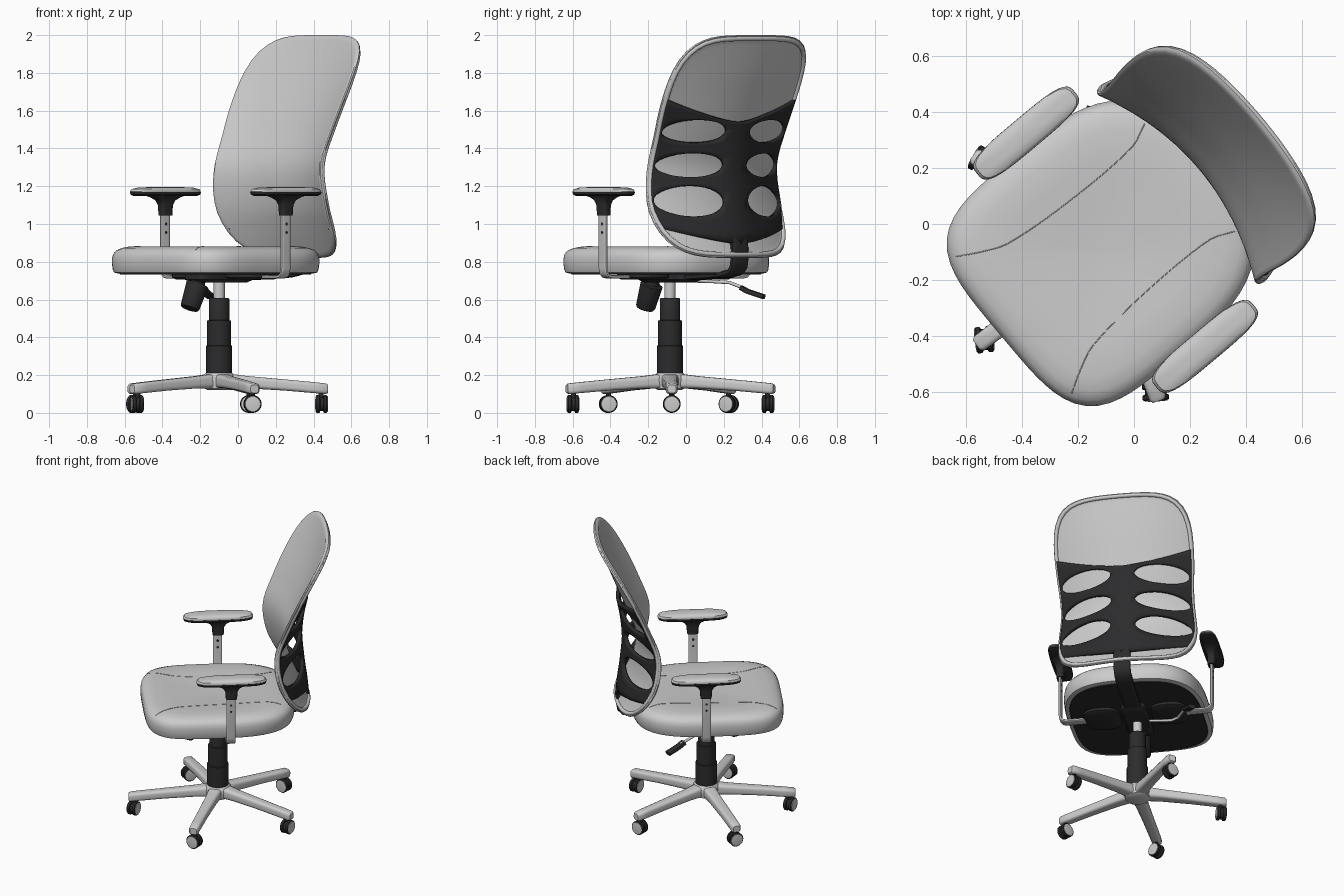
import bpy, bmesh
from math import sin, cos, pi, radians
from mathutils import Vector, Matrix

if "Cube" in bpy.data.objects:
    bpy.data.objects.remove(bpy.data.objects["Cube"])

dark = bpy.data.materials.new("dark_plastic")
dark.diffuse_color = (0.025, 0.025, 0.027, 1)
dark.use_nodes = True
dark.node_tree.nodes["Principled BSDF"].inputs["Base Color"].default_value = dark.diffuse_color
parts = []


def add(name, verts, faces, mat=None, matrix=None):
    me = bpy.data.meshes.new(name)
    me.from_pydata([tuple(v) for v in verts], [], faces)
    bm = bmesh.new()
    bm.from_mesh(me)
    bmesh.ops.remove_doubles(bm, verts=bm.verts, dist=1e-5)
    bmesh.ops.recalc_face_normals(bm, faces=bm.faces)
    bm.to_mesh(me)
    bm.free()
    ob = bpy.data.objects.new(name, me)
    bpy.context.collection.objects.link(ob)
    if mat:
        me.materials.append(mat)
    ob.matrix_world = matrix or Matrix()
    parts.append(ob)
    return ob


def loft(name, loops, mat=None, matrix=None, closed=False, caps=(True, True)):
    n, m = len(loops[0]), len(loops)
    faces = [(i * n + j, i * n + (j + 1) % n, (i + 1) % m * n + (j + 1) % n, (i + 1) % m * n + j)
             for i in range(m if closed else m - 1) for j in range(n)]
    if not closed:
        if caps[0]:
            faces.append(tuple(range(n)))
        if caps[1]:
            faces.append(tuple(range((m - 1) * n, m * n)))
    return add(name, [v for lp in loops for v in lp], faces, mat, matrix)


def squircle(n, segs):
    pts = []
    for k in range(segs):
        c, s = cos(2 * pi * k / segs), sin(2 * pi * k / segs)
        d = (abs(c) ** n + abs(s) ** n) ** (1 / n)
        pts.append((c / d, s / d))
    return pts


def stack(name, at, a, b, n, profile, mat=None, segs=48, matrix=None, outline=None):
    """Rounded outline stacked along z; profile rows are (scale, z) or (scale x, scale y, z)."""
    loops = []
    for p in profile:
        rx, ry, z = p if len(p) == 3 else (p[0], p[0], p[1])
        loops.append([(at[0] + a * rx * u, at[1] + b * ry * v, z) for u, v in outline or squircle(n, segs)])
    return loft(name, loops, mat, matrix)


def sweep(name, path, w, t, axis, n=2, segs=12, mat=None, closed=False):
    path, axis, m = [Vector(p) for p in path], Vector(axis), len(path)
    loops = []
    for i, p in enumerate(path):
        nxt = path[(i + 1) % m] if closed else path[min(i + 1, m - 1)]
        prv = path[i - 1] if closed else path[max(i - 1, 0)]
        tan = (nxt - prv).normalized()
        nor = tan.cross(axis).normalized()
        side = nor.cross(tan)
        loops.append([p + side * w * u + nor * t * v for u, v in squircle(n, segs)])
    return loft(name, loops, mat, closed=closed)


def interp(table, x):
    """Smooth cubic interpolation through (x, value) rows."""
    x = min(max(x, table[0][0]), table[-1][0])
    slope = lambda i, j: (table[j][1] - table[i][1]) / (table[j][0] - table[i][0])
    last = len(table) - 1
    for i in range(last):
        (x0, y0), (x1, y1) = table[i], table[i + 1]
        if x <= x1:
            d, t = x1 - x0, (x - x0) / (x1 - x0)
            m0, m1 = slope(max(i - 1, 0), i + 1) * d, slope(i, min(i + 2, last)) * d
            return ((2*t**3 - 3*t*t + 1) * y0 + (t**3 - 2*t*t + t) * m0
                    + (3*t*t - 2*t**3) * y1 + (t**3 - t*t) * m1)


# Seat cushion, fuller at the rear, with underside plate and two seams
SA, SB, SY, REAR = 0.46, 0.453, -0.035, 1.16
shape = [(u, v * REAR) for u, v in squircle(3, 80)[:41]] + squircle(4, 80)[41:]
top = [(0.02, 0.862), (0.3, 0.867), (0.6, 0.878), (0.8, 0.881), (0.9, 0.873), (0.96, 0.86), (0.99, 0.84), (1, 0.815)]
stack("seat", (0, SY), SA, SB, 4, [(0.94, 0.738), (0.98, 0.743), (0.993, 0.76), (1, 0.79)] + top[::-1], outline=shape)
stack("seat_underside", (0, SY), SA, SB, 4, [(0.92, 0.733), (0.93, 0.742)], dark, outline=shape)
seam = [(-0.43, 0.32), (-0.35, 0.275), (-0.26, 0.237), (0, 0.212), (0.3, 0.215), (0.39, 0.25)]
for s in (-1, 1):
    path = []
    for k in range(30):
        y = -0.43 + 0.82 * k / 29
        x = interp(seam, y)
        n, b = (3, SB * REAR) if y > SY else (4, SB)
        r = ((x / SA) ** n + (abs(y - SY) / b) ** n) ** (1 / n)
        path.append((s * x, y, interp(top, r)))
    sweep("seat_seam", path, 0.0018, 0.0015, (1, 0, 0), segs=6)

# Curved backrest pad, its edge rolled back over a rim
ZC, ZB, BN = 1.41, 0.58, 4.5
half_w = [(0.82, 0.464), (1.1, 0.454), (1.35, 0.43), (1.6, 0.446), (2, 0.475)]
centre_y = [(0.82, 0.572), (0.95, 0.508), (1.1, 0.452), (1.3, 0.437), (1.5, 0.505), (1.8, 0.624), (2, 0.698)]
dish = [(0.82, 0.105), (1.5, 0.105), (1.8, 0.088), (2, 0.058)]


def pad_loop(r, back=0.0):
    pts = []
    for u, v in squircle(BN, 80):
        z = ZC + r * ZB * v
        pts.append((r * u * interp(half_w, z), interp(centre_y, z) - interp(dish, z) * (r * u) ** 2 + back, z))
    return pts


loops = [pad_loop(r) for r in [0.01] + [k / 14 for k in range(1, 14)] + [0.97, 0.995]]
loops += [pad_loop(1.01, 0.005), pad_loop(1.017, 0.014), pad_loop(1.01, 0.023), pad_loop(0.99, 0.025)]
loops += [pad_loop(r, 0.02) for r in [0.97] + [k / 14 for k in range(13, 0, -1)] + [0.01]]
loft("backrest_pad", loops)
sweep("backrest_rim", pad_loop(0.985, 0.02), 0.014, 0.013, (0, 1, 0), closed=True)

# Dark rib frame behind the pad: four bands separated by teardrop openings
spine_y = [(0.85, 0.58), (0.95, 0.57), (1.1, 0.55), (1.3, 0.537), (1.55, 0.575), (1.7, 0.632)]
EDGE, HX, HA = 0.445, 0.259, 0.179
half = [0, 0.04] + [HX - HA * cos(pi * k / 14) for k in range(15)] + [EDGE]
xs = [-x for x in half[:0:-1]] + half
verts, faces, R = [], [], 5
for band in range(4):
    base = len(verts)
    for x in xs:
        e = abs(x) / EDGE
        h = max(0, 1 - ((abs(x) - HX) / HA) ** 2) ** 0.5
        cuts = [1.54 + 0.12 * e ** 1.5]
        for zc, hh in ((1.492, 0.062), (1.312, 0.064), (1.12, 0.082)):
            cuts += [zc + hh * h, zc - hh * h]
        cuts.append(0.895 + 0.08 * e ** 1.5)
        hi, lo = cuts[2 * band], cuts[2 * band + 1]
        for k in range(R):
            z = hi + (lo - hi) * k / (R - 1)
            w = 0.975 * interp(half_w, z) * (1 - abs((z - ZC) / ZB) ** BN) ** (1 / BN)
            sp = interp(spine_y, z)
            edge = interp(centre_y, z) - interp(dish, z) * 0.95 + 0.025
            verts.append((x / EDGE * w, sp - (sp - edge) * e ** 1.6, z))
    faces += [(base + i * R + k, base + (i + 1) * R + k, base + (i + 1) * R + k + 1, base + i * R + k + 1)
              for i in range(len(xs) - 1) for k in range(R - 1)]
frame = add("backrest_frame", verts, faces, dark)
mod = frame.modifiers.new("thickness", "SOLIDIFY")
mod.thickness, mod.offset = 0.022, 0
sweep("backrest_stem", [(0, 0.556, 0.97), (0, 0.57, 0.9), (0, 0.574, 0.82), (0, 0.565, 0.772), (0, 0.54, 0.746),
                        (0, 0.47, 0.732), (0, 0.3, 0.722), (0, 0.1, 0.715)], 0.055, 0.016, (1, 0, 0), 5, 24, dark)

# Armrests: pad, dark shell, funnel, upright with holes, bracket plate
for s in (-1, 1):
    at = (s * 0.496, 0.045)
    stack("armrest_pad", at, 0.058, 0.226, 3.6, [(0.97, 1.164), (1, 1.172), (0.96, 1.184), (0.8, 1.192), (0.4, 1.196), (0.05, 1.197)])
    stack("armrest_shell", at, 0.058, 0.226, 3.6, [(0.8, 0.9, 1.148), (0.97, 0.985, 1.156), (1.01, 1.005, 1.169)], dark)
    stack("armrest_funnel", at, 1, 1, 4, [(0.024, 0.036, 1.045), (0.026, 0.04, 1.1), (0.03, 0.055, 1.125),
                                          (0.038, 0.09, 1.142), (0.046, 0.14, 1.155)], dark, 32)
    sweep("arm_upright", [(s * x, 0.042, z) for x, z in ((0.497, 1.1), (0.497, 0.765), (0.492, 0.74), (0.478, 0.725),
                          (0.455, 0.72), (0.26, 0.72))], 0.03, 0.009, (0, 1, 0), 6, 24)
    for z in (0.955, 1.0):
        stack("arm_hole", (0, 0), 0.008, 0.008, 2, [(1, -0.0105), (1, 0.0105)], dark, 12,
              Matrix.Translation((at[0], 0.042, z)) @ Matrix.Rotation(pi / 2, 4, 'Y'))
    stack("arm_bracket", (s * 0.22, 0.04), 0.12, 0.13, 2.8, [(0.85, 0.706), (1, 0.716), (1, 0.735)], dark)

# Tilt mechanism, tension knob and height lever
stack("tilt_mechanism", (0, 0.0), 0.085, 0.19, 6, [(0.8, 0.69), (1, 0.705), (1, 0.735)], dark)
axis = Vector((0, -0.065, -0.155))
stack("tension_knob", (0, 0), 1, 1, 2, [(0.035, -0.02), (0.04, 0.025), (0.06, 0.03), (0.052, 0.155), (0.046, 0.165)], dark, 24,
      Matrix.Translation((0, -0.14, 0.705)) @ axis.to_track_quat('Z', 'Y').to_matrix().to_4x4())
sweep("height_lever", [(-0.06, 0, 0.705), (-0.22, -0.01, 0.697), (-0.27, 0.02, 0.696), (-0.32, 0.11, 0.69), (-0.36, 0.2, 0.655)],
      0.009, 0.009, (0, 0, 1))
sweep("lever_paddle", [(-0.345, 0.175, 0.662), (-0.365, 0.21, 0.642), (-0.41, 0.285, 0.615)], 0.013, 0.024, (0, 0, 1), 4, 16, dark)

# Gas column
stack("piston", (0, 0), 0.03, 0.03, 2, [(1, 0.58), (1, 0.72)], None, 32)
stack("column_cover", (0, 0), 1, 1, 2, [(0.069, 0.19), (0.069, 0.355), (0.063, 0.358), (0.063, 0.488), (0.054, 0.491),
                                        (0.054, 0.602), (0.05, 0.608)], dark, 40)

# Star base with five legs and twin-wheel casters, each swivelled a little
stack("base_hub", (0, 0), 1, 1, 2, [(0.06, 0.12), (0.08, 0.13), (0.088, 0.175), (0.082, 0.2), (0.07, 0.212)], None, 40)
for k, swivel in enumerate((0, 14, 5, -30, -16)):
    turn = Matrix.Rotation(radians(1 + 50 + 72 * k), 4, 'Z')
    loops = []
    for r, w, lo, hi in ((0.05, 0.045, 0.13, 0.208), (0.15, 0.039, 0.13, 0.195), (0.35, 0.034, 0.118, 0.177),
                         (0.5, 0.032, 0.105, 0.163), (0.565, 0.031, 0.1, 0.156), (0.577, 0.022, 0.106, 0.148)):
        loops.append([(r, w * u, (lo + hi) / 2 + (hi - lo) / 2 * v) for u, v in squircle(4, 24)])
    loft("base_leg", loops, None, turn)
    stack("caster_stem", (0.54, 0), 0.014, 0.014, 2, [(1, 0.04), (1, 0.12)], dark, 16, turn)
    axle = turn @ Matrix.Translation((0.543, 0, 0.047)) @ Matrix.Rotation(radians(swivel), 4, 'Z') @ Matrix.Rotation(pi / 2, 4, 'Y')
    stack("caster_hood", (0, 0), 0.038, 0.038, 2, [(1, -0.012), (1, 0.012)], dark, 24, axle)
    for s in (-1, 1):
        stack("caster_wheel", (0, 0), 1, 1, 2, [(0.04, s * 0.008), (0.047, s * 0.012), (0.047, s * 0.026), (0.043, s * 0.03)],
              dark, 32, axle)
        stack("caster_cap", (0, 0), 1, 1, 2, [(0.042, s * 0.028), (0.04, s * 0.032), (0.025, s * 0.034)], None, 32, axle)

# Turn the whole chair and move it to its place
place = Matrix.Translation((-0.10, -0.085, 0)) @ Matrix.Rotation(radians(-50), 4, 'Z')
for ob in parts:
    ob.matrix_world = place @ ob.matrix_world
    ob.select_set(True)
bpy.context.view_layer.objects.active = parts[0]
bpy.ops.object.shade_smooth_by_angle(angle=radians(40))
